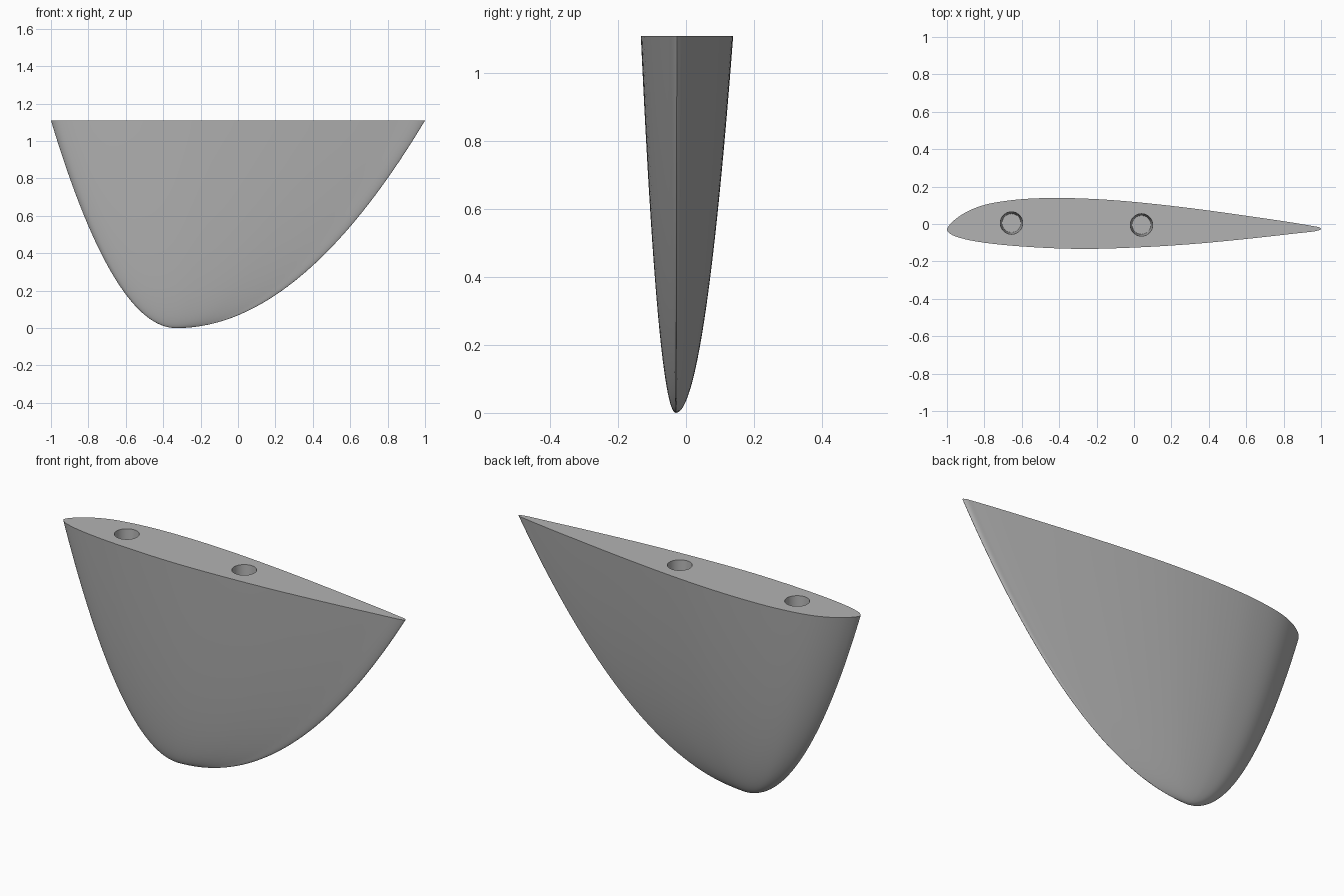
import bpy, bmesh, math
from mathutils import Vector

if "Cube" in bpy.data.objects:
    bpy.data.objects.remove(bpy.data.objects["Cube"])

HEIGHT = 1.11
TIP = Vector((-0.33, -0.03))
RINGS = 40
STEPS = 5

# Root section, from the nose along the back side and home along the front side
SECTION = [
    (-1, -0.03), (-0.97, 0.012), (-0.9, 0.062), (-0.8, 0.102), (-0.62, 0.131),
    (-0.42, 0.139), (-0.2, 0.133), (0, 0.118), (0.3, 0.085), (0.6, 0.044),
    (0.85, 0.007), (0.95, -0.01), (0.99, -0.018), (1, -0.027),
    (0.98, -0.036), (0.85, -0.052), (0.6, -0.08), (0.3, -0.108), (0, -0.126),
    (-0.3, -0.133), (-0.6, -0.12), (-0.8, -0.1), (-0.92, -0.077), (-0.98, -0.054),
]


def smooth_loop(points, steps):
    """Closed centripetal spline through the points."""
    pts = [Vector(p) for p in points]
    n = len(pts)
    out = []
    for i in range(n):
        a, b, c, d = (pts[(i + k) % n] for k in (-1, 0, 1, 2))
        t1 = (b - a).length ** 0.5
        t2 = t1 + (c - b).length ** 0.5
        t3 = t2 + (d - c).length ** 0.5
        for j in range(steps):
            t = t1 + (t2 - t1) * j / steps
            p = a.lerp(b, t / t1)
            q = b.lerp(c, (t - t1) / (t2 - t1))
            r = c.lerp(d, (t - t2) / (t3 - t2))
            out.append(p.lerp(q, t / t2).lerp(q.lerp(r, (t - t1) / (t3 - t1)), (t - t1) / (t2 - t1)))
    return out


def finish(bm, name, mat):
    bmesh.ops.recalc_face_normals(bm, faces=bm.faces)
    mesh = bpy.data.meshes.new(name)
    bm.to_mesh(mesh)
    bm.free()
    mesh.materials.append(mat)
    obj = bpy.data.objects.new(name, mesh)
    bpy.context.collection.objects.link(obj)
    return obj


grey = bpy.data.materials.new("light grey")
grey.use_nodes = True
colour = (0.45, 0.45, 0.45, 1)
grey.diffuse_color = colour
grey.node_tree.nodes["Principled BSDF"].inputs["Base Color"].default_value = colour

# Fin body: the section shrinks towards the tip, giving parabolic edges
loop = smooth_loop(SECTION, STEPS)
bm = bmesh.new()
tip = bm.verts.new((*TIP, 0))
previous = None
for k in range(1, RINGS + 1):
    s = k / RINGS
    ring = [bm.verts.new((*(TIP + (p - TIP) * s), HEIGHT * s * s)) for p in loop]
    for i in range(len(ring)):
        j = (i + 1) % len(ring)
        if previous:
            bm.faces.new((previous[i], previous[j], ring[j], ring[i]))
        else:
            bm.faces.new((tip, ring[j], ring[i]))
    previous = ring
bm.faces.new(previous)
fin = finish(bm, "fin", grey)

# Two slightly tapered mounting holes in the flat root
HOLE_DEPTH = 0.25
for x, y in ((-0.655, 0.005), (0.04, -0.005)):
    bm = bmesh.new()
    bmesh.ops.create_cone(bm, cap_ends=True, segments=48, radius1=0.05, radius2=0.06,
                          depth=HOLE_DEPTH)
    top = [f for f in bm.faces if f.normal.z > 0.9]
    lid = bmesh.ops.extrude_face_region(bm, geom=top)
    bmesh.ops.translate(bm, vec=(0, 0, 0.1),
                        verts=[v for v in lid["geom"] if isinstance(v, bmesh.types.BMVert)])
    bmesh.ops.delete(bm, geom=top, context="FACES_ONLY")
    bmesh.ops.translate(bm, vec=(x, y, HEIGHT - HOLE_DEPTH / 2), verts=bm.verts)
    cutter = finish(bm, "hole_cutter", grey)
    cutter.hide_render = True
    cut = fin.modifiers.new("mounting hole", "BOOLEAN")
    cut.operation = "DIFFERENCE"
    cut.solver = "EXACT"
    cut.object = cutter
    bpy.context.view_layer.objects.active = fin
    bpy.ops.object.modifier_apply(modifier=cut.name)
    bpy.data.objects.remove(cutter)

bpy.ops.object.select_all(action="DESELECT")
fin.select_set(True)
bpy.context.view_layer.objects.active = fin
bpy.ops.object.shade_smooth_by_angle(angle=math.radians(35))
